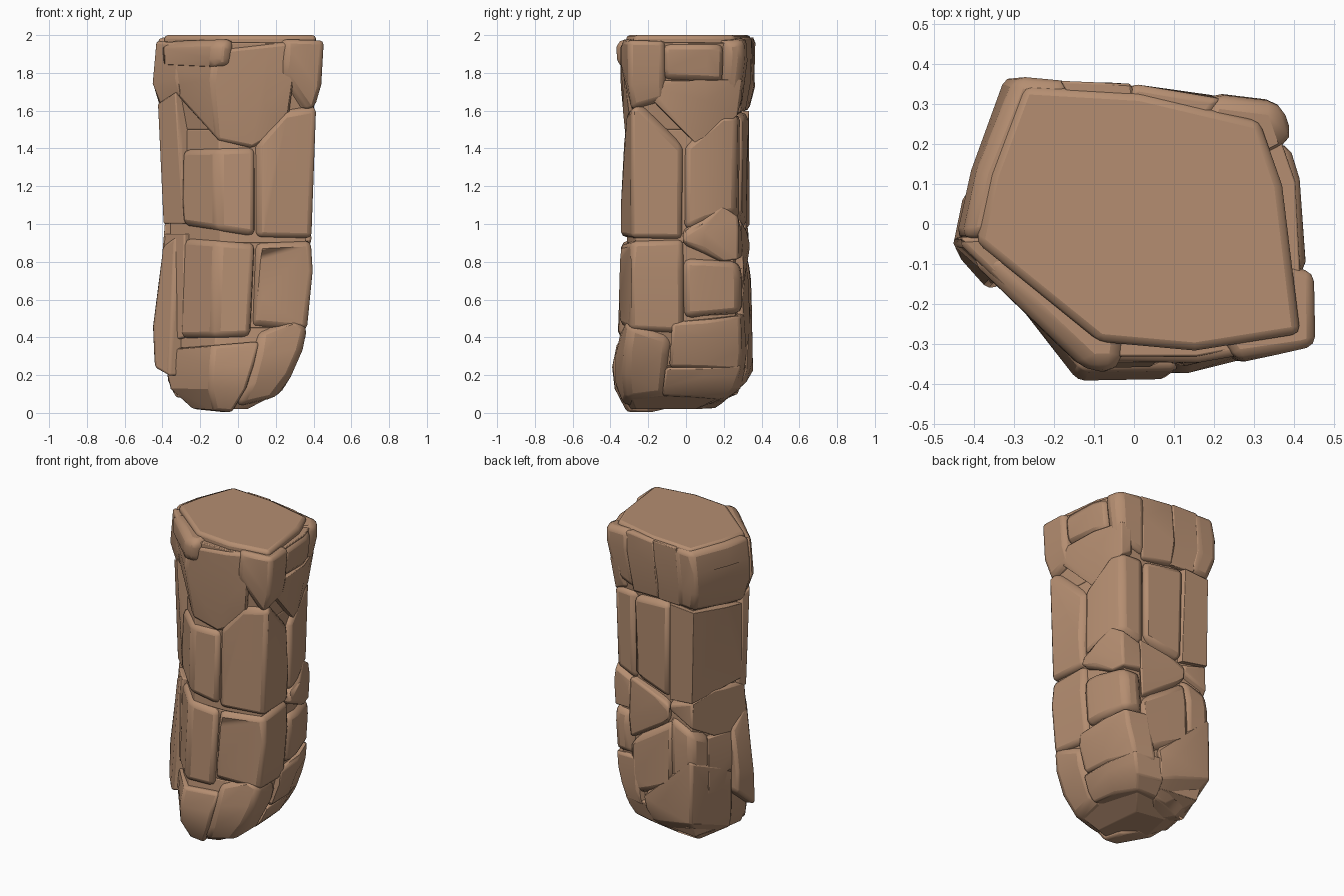
import bpy, bmesh, math, random
from mathutils import Vector

if "Cube" in bpy.data.objects:
    bpy.data.objects.remove(bpy.data.objects["Cube"])
rng = random.Random(4)

clay = bpy.data.materials.new("warm_sandstone")
clay.use_nodes = True
tone = (0.46, 0.27, 0.165, 1)
clay.diffuse_color = tone
clay.node_tree.nodes["Principled BSDF"].inputs["Base Color"].default_value = tone

# Footprint corners, counter-clockwise from the front corner on +x
FOOT = [(1, -.85), (.95, .3), (.8, .82), (0, .95), (-.7, 1),
        (-.9, .35), (-1, -.15), (-.28, -1), (.35, -1)]
# Height, then x and y extents of the pillar
LEVELS = [(0, -.22, .06, -.31, .1), (.1, -.36, .23, -.37, .3),
          (.25, -.39, .31, -.38, .36), (.45, -.4, .37, -.35, .35),
          (.9, -.39, .39, -.34, .33), (1.5, -.39, .39, -.32, .32),
          (1.75, -.45, .43, -.35, .36), (2, -.43, .46, -.36, .37)]


def surface(s, z, scale=1):
    """Point on the pillar at perimeter position s (one unit per corner)."""
    z = min(max(z, 0), 2)
    for low, high in zip(LEVELS, LEVELS[1:]):
        if z <= high[0]:
            break
    t = (z - low[0]) / (high[0] - low[0])
    x0, x1, y0, y1 = [a + (b - a) * t for a, b in zip(low[1:], high[1:])]
    i = math.floor(s)
    a, b = Vector(FOOT[i % 9]), Vector(FOOT[(i + 1) % 9])
    p = a.lerp(b, s - i) * scale
    return Vector(((x0 + x1 + p.x * (x1 - x0)) / 2, (y0 + y1 + p.y * (y1 - y0)) / 2, z))


def hull(name, points, bevel):
    bm = bmesh.new()
    for p in points:
        bm.verts.new(p)
    bmesh.ops.remove_doubles(bm, verts=bm.verts, dist=.012)
    bmesh.ops.convex_hull(bm, input=bm.verts)
    bmesh.ops.delete(bm, geom=[v for v in bm.verts if not v.link_faces], context='VERTS')
    bmesh.ops.dissolve_limit(bm, angle_limit=math.radians(7), verts=bm.verts, edges=bm.edges)
    bmesh.ops.recalc_face_normals(bm, faces=bm.faces)
    mesh = bpy.data.meshes.new(name)
    bm.to_mesh(mesh)
    bm.free()
    mesh.materials.append(clay)
    obj = bpy.data.objects.new(name, mesh)
    bpy.context.collection.objects.link(obj)
    mod = obj.modifiers.new("worn_edges", 'BEVEL')
    mod.width, mod.segments = bevel, 2
    mod.limit_method, mod.angle_limit = 'ANGLE', math.radians(25)
    bpy.ops.object.select_all(action='DESELECT')
    obj.select_set(True)
    bpy.context.view_layer.objects.active = obj
    bpy.ops.object.shade_smooth_by_angle(angle=math.radians(22))


def height(values, t):
    """Height along a chain of evenly spaced values."""
    i = min(int(t * (len(values) - 1)), len(values) - 2)
    return values[i] + (values[i + 1] - values[i]) * (t * (len(values) - 1) - i)


def stone(name, s0, s1, bottom, top, push=1.0, lean=0):
    """Wall stone between s0 and s1 with chains of bottom and top heights."""
    s0, s1 = s0 + .01, s1 - .01
    spots = {s0, s1} | set(range(math.ceil(s0), math.ceil(s1)))
    for chain in (bottom, top):
        spots |= {s0 + (s1 - s0) * k / (len(chain) - 1) for k in range(1, len(chain) - 1)}
    points = []
    for s in sorted(spots):
        t = (s - s0) / (s1 - s0)
        low, high = height(bottom, t) + .002, height(top, t) - .002
        for k in range(4):
            z = low + (high - low) * k / 3
            swell = .02 if k in (1, 2) else 0
            scale = push + lean * k / 3 + swell + rng.uniform(-.015, .015)
            points += [surface(s, z, scale), surface(s, z, .4)]
    hull(name, points, .035)


# Inner core that closes the seams
rings = [[surface(k, z, .92) for k in range(9)] for z, *_ in LEVELS]
for v in rings[0]:
    v.z = .02
for v in rings[-1]:
    v.z = 1.96
for k, (low, high) in enumerate(zip(rings, rings[1:])):
    hull("core_%d" % k, low + high, .005)

# Front and front corner stones
stone("front_base", 6.0, 8.05, (.02, 0), (.34, .38))
stone("front_base_corner", 8.0, 9.55, (.03, .1), (.42, .5, .4))
stone("front_lower", 6.3, 7.85, (.39, .4), (.93, .9))
stone("corner_lower", 7.85, 9.72, (.46, .42), (.9, .92))
stone("front_middle", 6.3, 7.85, (.99, .93), (1.4, 1.41))
stone("corner_middle", 7.85, 9.7, (.93, .92), (1.41, 1.6, 1.63, 1.4))
stone("front_upper", 6.2, 8.55, (1.72, 1.44, 1.4, 1.5), (1.9, 1.97), .97)

# Stones wrapping the +x back corner
stone("side_base", 9.5, 11.7, (.09, .06), (.24, .26))
stone("side_low", 9.55, 11.5, (.24, .22), (.48, .53))
stone("side_block", 9.7, 11.35, (.5, .53), (.82, .8))
stone("side_band", 9.7, 11.4, (.9, .8, .82), (.96, 1.1, 1.0), 1.01)
stone("side_middle", 9.72, 11.45, (.97, 1.1, 1.02), (1.4, 1.58, 1.58))
stone("side_upper", 9.25, 11.2, (1.66, 1.42, 1.5, 1.6), (1.76, 1.77), .98)

# Back stones
stone("back_base", 11.6, 14.3, (.06, .02, .1), (.3, .62, .5), 1.01)
stone("back_low", 11.3, 12.5, (.28, .42), (.62, .84), .99)
stone("back_slab", 12.4, 13.6, (.46, .5), (.86, .74), 1.0)
stone("back_band", 11.35, 12.4, (.64, .84), (1.03, .94), 1.02)
stone("back_middle", 11.45, 12.38, (1.04, .97), (1.57, 1.6), 1.01)
stone("back_corner_low", 13.5, 14.5, (.3, .4), (.74, .74), .99)
stone("back_corner_band", 12.4, 15.0, (.9, .74, .72), (.95, 1.04, 1.02), 1.0)
stone("back_corner_middle", 12.38, 14.8, (.97, 1.06), (1.6, 1.55), 1.01)

# Stones on the -x side
stone("flank_base", 14.2, 15.1, (.08, .08), (.4, .34), .98)
stone("flank_shard", 14.3, 15.25, (.36, .19), (.74, .94), 1.16, -.14)
stone("flank_low", 14.9, 15.4, (.36, .4), (.95, .95))
stone("flank_middle", 14.75, 15.36, (1.0, 1.0), (1.6, 1.7))

# Overhanging crown stones
stone("crown_front", 6.1, 7.3, (1.84, 1.82), (1.97, 1.98), 1.0)
stone("crown_corner", 8.3, 9.45, (1.8, 1.6, 1.66), (1.98, 1.97))
stone("crown_side", 9.4, 10.55, (1.76, 1.74), (1.96, 1.96), .96)
stone("crown_back_knob", 10.5, 11.5, (1.72, 1.6), (1.97, 1.99), .99)
stone("crown_back", 11.4, 12.1, (1.58, 1.6), (1.99, 1.99), .98)
stone("crown_back_narrow", 12.05, 12.65, (1.6, 1.6), (1.99, 1.99), .98)
stone("crown_back_corner", 12.6, 14.95, (1.6, 1.56), (1.99, 1.99), 1.0)
stone("crown_flank", 14.9, 15.4, (1.62, 1.68), (1.97, 1.96), .99)

# Flat slab on top, stepped back over the front and the notched side
slab = [surface(s, 2, scale) for s, scale in
        ((0, .9), (1, .84), (2, .84), (3, .93), (4, .93), (5, .93), (6, .92), (7, .82), (8, .88))]
hull("top_slab", slab + [Vector((p.x, p.y, 1.93)) for p in slab], .02)
